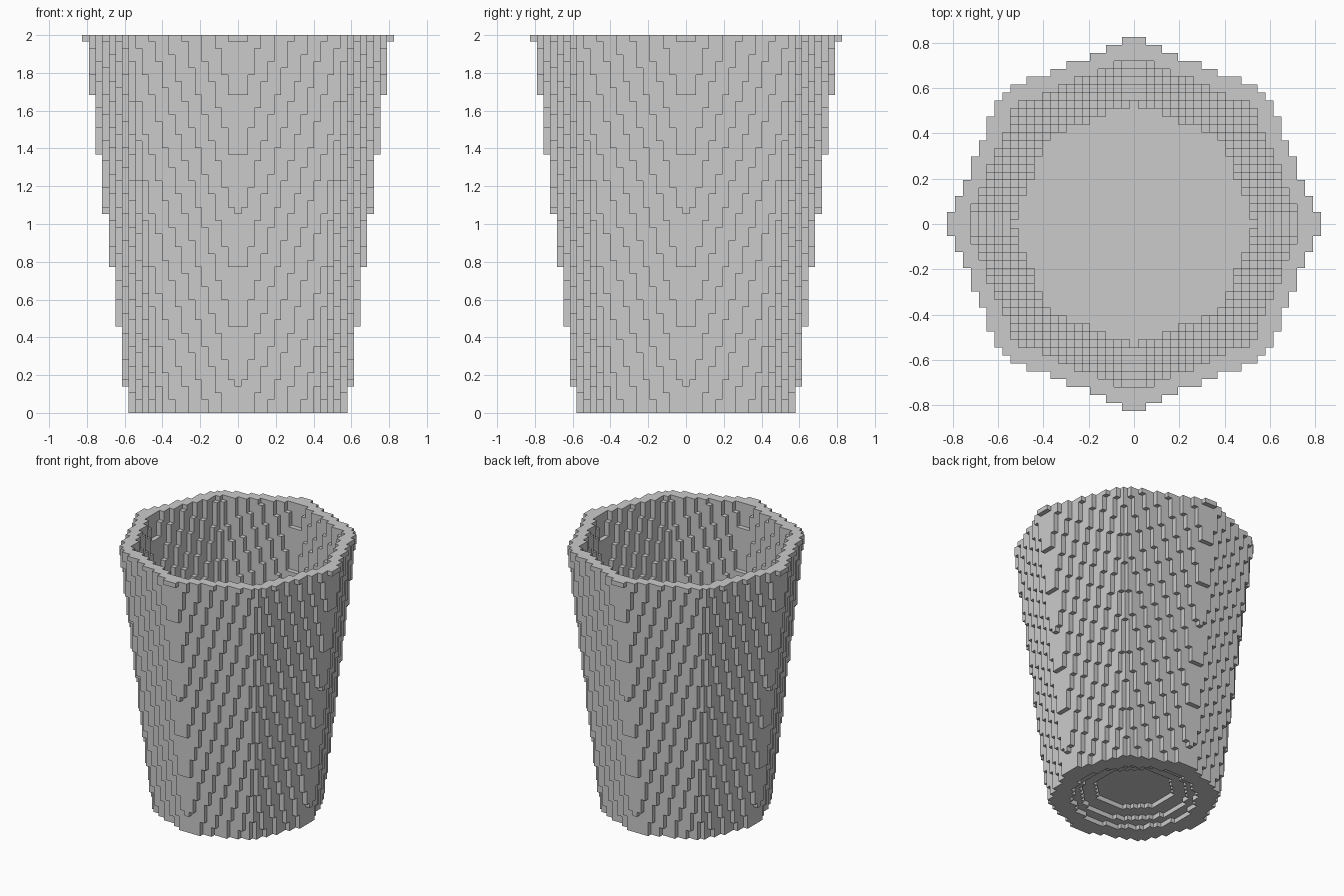
import bpy
import bmesh
import math
from mathutils import Vector

cube = bpy.data.objects.get("Cube")
if cube:
    bpy.data.objects.remove(cube, do_unlink=True)

LAYERS = 57
SIZE = 2 / LAYERS
HALF = 24
SLOPE = math.tan(math.pi / 8)
TIP = 0.39                  # blunting of the octagon corners
WALL = 2.46
FLOOR = 8                   # layers below the cavity
RECESS = (12.2, 10.5, 7.8)  # stepped hollow under the base


def radius(z):
    """Corner radius of the outer octagon, in blocks."""
    return 16.938 + z * 0.11587


def in_octagon(x, y, r):
    b, a = sorted((abs(x), abs(y)))
    return (a + SLOPE * b <= r and a <= r - TIP
            and (a + b) * math.sqrt(0.5) <= r - TIP)


def is_solid(x, y, z):
    r = radius(z)
    if not in_octagon(x, y, r):
        return False
    if z >= FLOOR and in_octagon(x, y, r - WALL):
        return False
    return not (z < len(RECESS) and math.hypot(x, y) <= RECESS[z])


# Solid blocks of the tapered cup
span = range(-HALF, HALF + 1)
blocks = {(x, y, z) for z in range(LAYERS) for x in span for y in span
          if is_solid(x, y, z)}

# Skin only the exposed block sides
bm = bmesh.new()
verts = {}


def corner(p):
    key = tuple(round(2 * c) for c in p)
    if key not in verts:
        verts[key] = bm.verts.new((p + Vector((0, 0, 0.5))) * SIZE)
    return verts[key]


for block in sorted(blocks):
    centre = Vector(block)
    for axis in range(3):
        for sign in (-1, 1):
            n = Vector((0, 0, 0))
            n[axis] = sign
            if tuple(int(c) for c in centre + n) in blocks:
                continue
            u = Vector((0, 0, 0))
            u[(axis + 1) % 3] = 1
            v = n.cross(u)
            bm.faces.new([corner(centre + (n + u * i + v * j) / 2)
                          for i, j in ((-1, -1), (1, -1), (1, 1), (-1, 1))])

mesh = bpy.data.meshes.new("stepped_cup")
bm.to_mesh(mesh)
bm.free()
cup = bpy.data.objects.new("stepped_cup", mesh)
bpy.context.collection.objects.link(cup)
